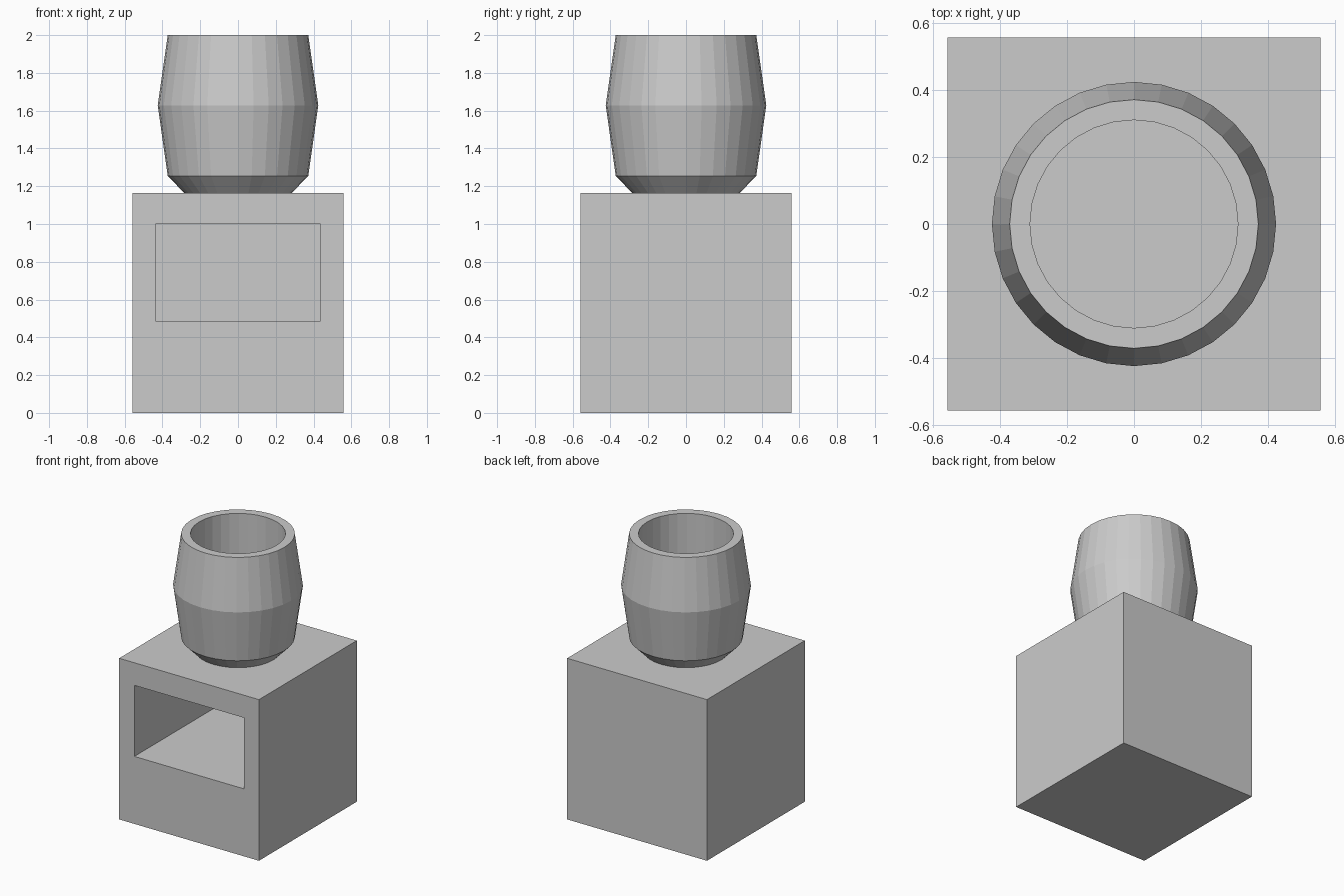
import bpy, bmesh, math
from mathutils import Vector

if "Cube" in bpy.data.objects:
    bpy.data.objects.remove(bpy.data.objects["Cube"])


def new_object(name, bm):
    bmesh.ops.recalc_face_normals(bm, faces=bm.faces[:])
    mesh = bpy.data.meshes.new(name)
    bm.to_mesh(mesh)
    bm.free()
    obj = bpy.data.objects.new(name, mesh)
    bpy.context.collection.objects.link(obj)
    return obj


def lathe(name, profile, sides=32):
    """Spin a closed (radius, z) profile that starts and ends on the axis."""
    bm = bmesh.new()
    verts = [bm.verts.new((r, 0, z)) for r, z in profile]
    edges = [bm.edges.new(pair) for pair in zip(verts, verts[1:])]
    bmesh.ops.spin(bm, geom=verts + edges, cent=(0, 0, 0), axis=(0, 0, 1),
                   angle=math.tau, steps=sides, use_duplicate=False)
    bmesh.ops.remove_doubles(bm, verts=bm.verts[:], dist=1e-4)
    return new_object(name, bm)


# Square base block with a deep rectangular opening in the front
HALF, HEIGHT = 0.558, 1.163
bm = bmesh.new()
bmesh.ops.create_cube(bm, size=1)
bmesh.ops.scale(bm, vec=(2 * HALF, 2 * HALF, HEIGHT), verts=bm.verts[:])
bmesh.ops.translate(bm, vec=(0, 0, HEIGHT / 2), verts=bm.verts[:])
front = min(bm.faces, key=lambda f: f.calc_center_median().y)

# Inset the front face, fit the inset to the opening, then push it inwards
bmesh.ops.inset_region(bm, faces=[front], thickness=0.1)
for v in front.verts:
    v.co.x = math.copysign(0.437, v.co.x)
    v.co.z = 1.0 if v.co.z > HEIGHT / 2 else 0.487
pushed = bmesh.ops.extrude_discrete_faces(bm, faces=[front])["faces"][0]
bmesh.ops.translate(bm, vec=Vector((0, 0.995, 0)), verts=pushed.verts[:])
new_object("base_block", bm)

# Barrel-shaped pot with a straight round hollow
lathe("pot", [(0, HEIGHT), (0.283, HEIGHT), (0.372, 1.254), (0.425, 1.628),
              (0.372, 2.0), (0.311, 2.0), (0.311, 1.254), (0, 1.254)])
